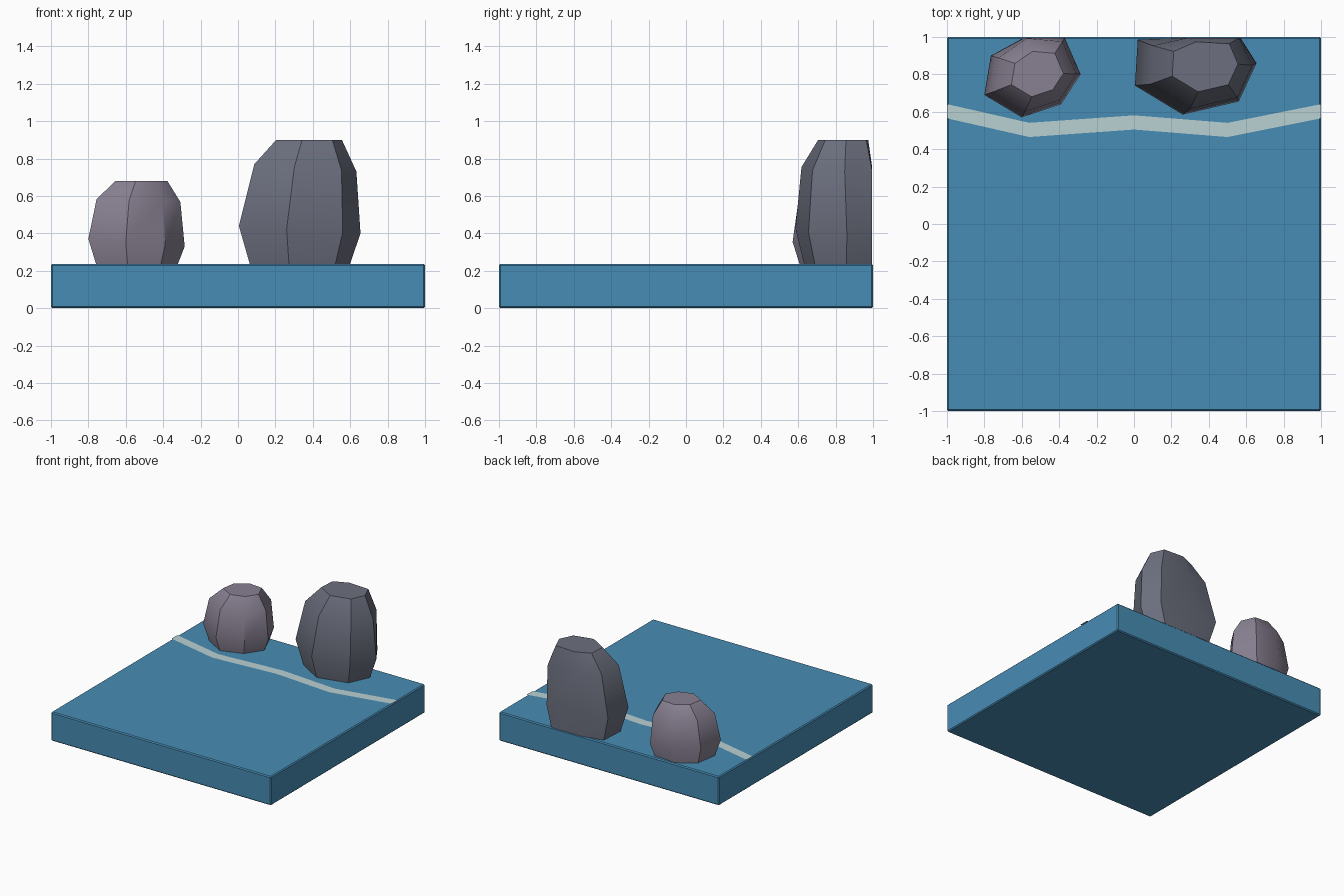
import bpy, bmesh, math

if "Cube" in bpy.data.objects:
    bpy.data.objects.remove(bpy.data.objects["Cube"])

BACK = 0.995   # rocks are trimmed flush with the back of the tile


def material(name, rgb):
    m = bpy.data.materials.new(name)
    m.diffuse_color = (*rgb, 1)
    m.use_nodes = True
    m.node_tree.nodes["Principled BSDF"].inputs["Base Color"].default_value = m.diffuse_color
    return m


def make_object(name, bm, mat):
    bmesh.ops.recalc_face_normals(bm, faces=bm.faces[:])
    me = bpy.data.meshes.new(name)
    bm.to_mesh(me)
    bm.free()
    ob = bpy.data.objects.new(name, me)
    bpy.context.collection.objects.link(ob)
    me.materials.append(mat)
    return ob


def rock(name, center, outline, rings, mat):
    """Loft a seven-sided outline through rings of (z, scale, x shift, y shift, tilt)."""
    cx, cy = center
    bm = bmesh.new()
    loops = []
    for z, s, sx, sy, tilt in rings:
        loops.append([bm.verts.new((cx + sx + (x - cx) * s,
                                    min(BACK, cy + sy + (y - cy) * s),
                                    z - tilt * (x - cx))) for x, y in outline])
    n = len(outline)
    for a, b in zip(loops, loops[1:]):
        for i in range(n):
            j = (i + 1) % n
            bm.faces.new((a[i], a[j], b[j], b[i]))
    bm.faces.new(loops[0][::-1])
    bm.faces.new(loops[-1])
    ob = make_object(name, bm, mat)
    bpy.ops.object.select_all(action='DESELECT')
    ob.select_set(True)
    bpy.context.view_layer.objects.active = ob
    bpy.ops.object.shade_smooth_by_angle(angle=math.radians(35))
    return ob


# Water slab with a tiny edge bevel
bm = bmesh.new()
bmesh.ops.create_cube(bm, size=1)
for v in bm.verts:
    v.co = (v.co.x * 2, v.co.y * 2, (v.co.z + 0.5) * 0.237)
bmesh.ops.bevel(bm, geom=bm.edges[:], offset=0.008, segments=1, affect='EDGES')
make_object("water_slab", bm, material("water", (0.064, 0.264, 0.462)))

# Foam line: thin zigzag ribbon lying on the water
bm = bmesh.new()
path = [(-1, 0.603), (-0.56, 0.503), (0, 0.543), (0.5, 0.503), (1, 0.603)]
pairs = [[bm.verts.new((x, y + d, 0.241)) for d in (-0.038, 0.038)] for x, y in path]
for (a, b), (c, d) in zip(pairs, pairs[1:]):
    bm.faces.new((a, c, d, b))
make_object("foam_line", bm, material("foam", (0.49, 0.64, 0.65)))

# Large rock
rock("large_rock", (0.33, 0.85),
     [(0.005, 0.74), (0.26, 0.585), (0.56, 0.655), (0.655, 0.86),
      (0.57, 1.06), (0.24, 1.08), (0.02, 0.985)],
     [(0.20, 0.79, 0.0, 0.0, 0), (0.42, 1.0, 0.0, 0.0, 0.06),
      (0.75, 0.84, 0.03, -0.01, 0.06), (0.90, 0.54, 0.05, 0.0, 0)],
     material("dark_stone", (0.15, 0.16, 0.21)))

# Small rock
rock("small_rock", (-0.54, 0.81),
     [(-0.80, 0.69), (-0.60, 0.57), (-0.39, 0.64), (-0.285, 0.80),
      (-0.37, 1.0), (-0.59, 1.02), (-0.765, 0.90)],
     [(0.20, 0.80, 0.0, 0.0, 0), (0.35, 1.0, 0.0, 0.0, 0.08),
      (0.575, 0.87, 0.01, 0.0, 0.03), (0.68, 0.54, 0.025, 0.0, 0)],
     material("pale_stone", (0.25, 0.22, 0.29)))
